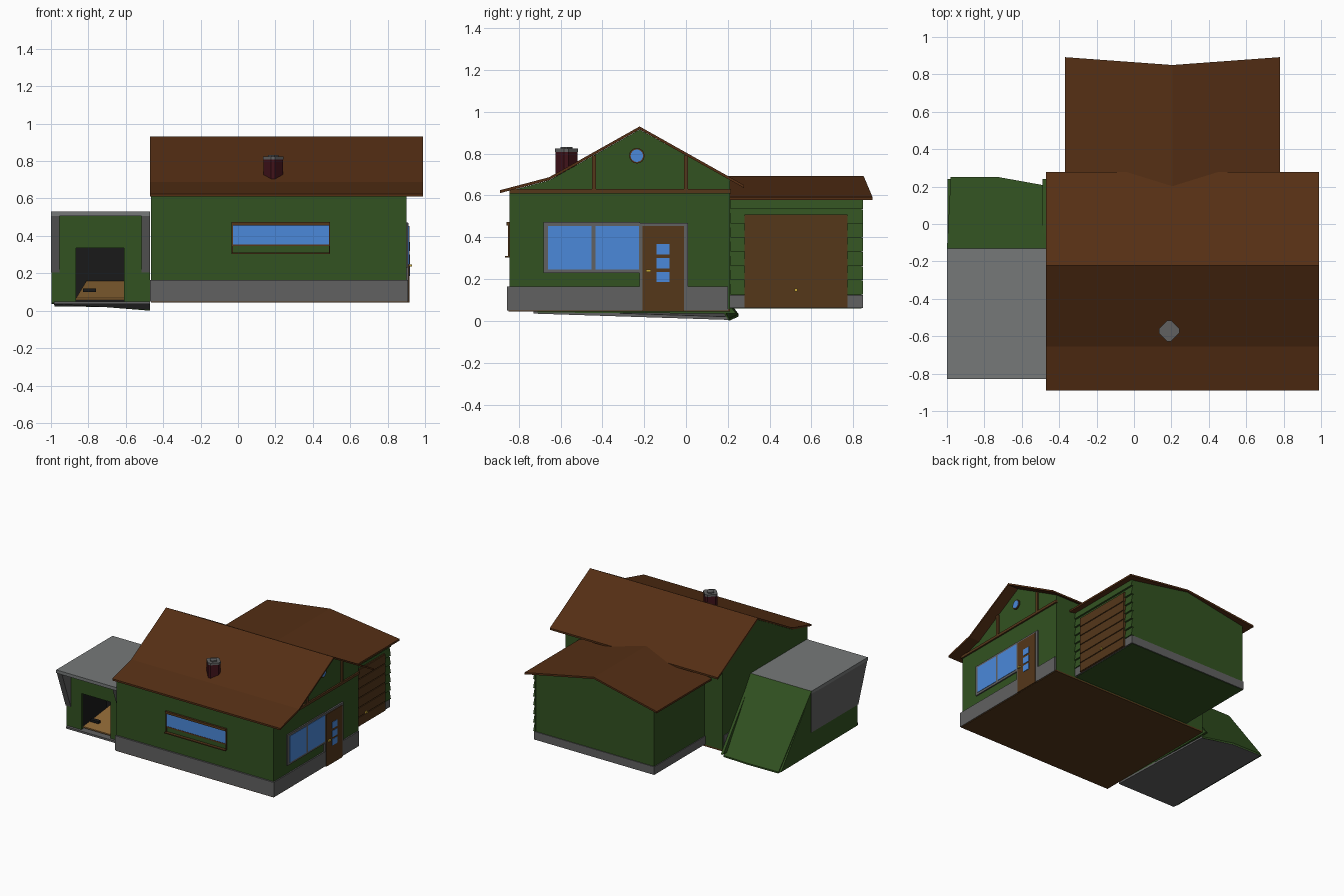
import bpy, bmesh, math
from mathutils import Vector

if "Cube" in bpy.data.objects:
    bpy.data.objects.remove(bpy.data.objects["Cube"])


def material(name, r, g, b):
    m = bpy.data.materials.new(name)
    m.diffuse_color = (r, g, b, 1)
    m.use_nodes = True
    m.node_tree.nodes["Principled BSDF"].inputs["Base Color"].default_value = m.diffuse_color
    return m


GREEN = material("green_paint", 0.032, 0.085, 0.015)
ROOF = material("brown_roof", 0.09, 0.028, 0.007)
WOOD = material("brown_wood", 0.09, 0.038, 0.010)
TAN = material("tan_board", 0.26, 0.13, 0.035)
GREY = material("stone_grey", 0.12, 0.12, 0.12)
SLATE = material("roof_grey", 0.18, 0.19, 0.19)
BLUE = material("glass_blue", 0.07, 0.25, 0.70)
BRICK = material("brick_red", 0.05, 0.006, 0.010)
BLACK = material("black", 0.01, 0.01, 0.01)
GOLD = material("brass", 0.60, 0.40, 0.04)


def finish(name, bm, mat):
    bmesh.ops.recalc_face_normals(bm, faces=bm.faces)
    me = bpy.data.meshes.new(name)
    bm.to_mesh(me)
    bm.free()
    me.materials.append(mat)
    ob = bpy.data.objects.new(name, me)
    bpy.context.collection.objects.link(ob)
    return ob


def prism(name, pts, axis, a, b, mat):
    """Extrude a 2D profile: axis x takes (y, z), y takes (x, z), z takes (x, y)."""
    place = {"x": lambda p, t: (t, p[0], p[1]),
             "y": lambda p, t: (p[0], t, p[1]),
             "z": lambda p, t: (p[0], p[1], t)}[axis]
    bm = bmesh.new()
    lo = [bm.verts.new(place(p, a)) for p in pts]
    hi = [bm.verts.new(place(p, b)) for p in pts]
    bm.faces.new(lo)
    bm.faces.new(hi[::-1])
    n = len(pts)
    for i in range(n):
        bm.faces.new((lo[i], lo[(i + 1) % n], hi[(i + 1) % n], hi[i]))
    return finish(name, bm, mat)


def box(name, x, y, z, mat):
    return prism(name, [(x[0], y[0]), (x[1], y[0]), (x[1], y[1]), (x[0], y[1])],
                 "z", z[0], z[1], mat)


def slab(name, pts, drop, mat):
    """Sheet through 3D points, given thickness straight down."""
    bm = bmesh.new()
    top = [bm.verts.new(p) for p in pts]
    low = [bm.verts.new(Vector(p) - Vector((0, 0, drop))) for p in pts]
    bm.faces.new(top)
    bm.faces.new(low[::-1])
    n = len(pts)
    for i in range(n):
        bm.faces.new((top[i], low[i], low[(i + 1) % n], top[(i + 1) % n]))
    return finish(name, bm, mat)


def ring(cy, cz, r, n):
    return [(cy + r * math.cos(2 * math.pi * i / n),
             cz + r * math.sin(2 * math.pi * i / n)) for i in range(n)]


# Main house body, base and floor plate
prism("main_walls", [(-.843, .055), (.21, .055), (.21, .675), (-.222, .915),
                     (-.655, .672), (-.843, .622)], "x", -.465, .90, GREEN)
box("main_foundation", (-.47, .91), (-.855, .2), (.05, .165), GREY)
box("main_floor", (-.465, .905), (-.85, .21), (.044, .056), WOOD)

# Main roof, kinked on the front slope
top = [(-.89, .625), (-.655, .687), (-.222, .93), (.277, .65)]
prism("main_roof", top + [(y, z - .014) for y, z in top[::-1]], "x", -.47, .99, ROOF)

# Gable timbers and round window on the right side
box("gable_beam", (.895, .912), (-.845, .215), (.610, .630), WOOD)
for i, y in enumerate((-.44, 0)):
    box(f"gable_post_{i}", (.895, .912), (y - .01, y + .01), (.62, .79), WOOD)
prism("round_window_frame", ring(-.235, .79, .037, 16), "x", .895, .908, WOOD)
prism("round_window_glass", ring(-.235, .79, .030, 16), "x", .895, .911, BLUE)

# Right picture window
box("window_frame", (.895, .910), (-.682, -.22), (.23, .472), GREY)
for i, y in enumerate((-.66, -.433)):
    box(f"window_glass_{i}", (.895, .913), (y, y + .208), (.247, .454), BLUE)

# Entrance door
box("door_frame", (.895, .912), (-.222, .01), (.05, .468), GREY)
box("door", (.895, .917), (-.208, -.01), (.045, .453), WOOD)
for i, z in enumerate((.185, .250, .318)):
    box(f"door_glass_{i}", (.895, .920), (-.14, -.08), (z, z + .05), BLUE)
box("door_handle", (.915, .930), (-.192, -.168), (.235, .247), GOLD)

# Front window with brown head trim and sill
box("front_window_glass", (-.03, .488), (-.848, -.84), (.355, .456), BLUE)
box("front_window_head", (-.035, .493), (-.858, -.84), (.456, .474), WOOD)
box("front_window_rail", (-.035, .493), (-.850, -.84), (.345, .355), WOOD)
box("front_window_sill", (-.035, .493), (-.866, -.84), (.303, .311), WOOD)
for i, x in enumerate((-.035, .486)):
    box(f"front_window_jamb_{i}", (x, x + .007), (-.852, -.84), (.311, .474), WOOD)

# Chimney turned 45 degrees, with a grey stepped cap
for name, r, z0, z1, mat in (("chimney", .052, .66, .81, BRICK),
                             ("chimney_cap", .055, .808, .824, GREY),
                             ("chimney_pot", .028, .82, .832, GREY)):
    c = .2 * r
    pts = [(r, -c), (r, c), (c, r), (-c, r), (-r, c), (-r, -c), (-c, -r), (c, -r)]
    prism(name, [(.188 + x, -.572 + y) for x, y in pts], "z", z0, z1, mat)

# Garage body, base and two-sided roof
prism("garage_walls", [(-.31, .06), (.72, .06), (.72, .585), (.205, .676), (-.31, .585)],
      "y", .2, .84, GREEN)
box("garage_foundation", (-.316, .73), (.21, .846), (.062, .125), GREY)
for side, xe in (("left", -.37), ("right", .78)):
    slab(f"garage_roof_{side}", [(.205, .19, .692), (xe, .19, .592),
                                 (xe, .892, .592), (.205, .85, .692)], .014, ROOF)

# Overlapping siding boards around the garage door
for i in range(7):
    z = .127 + i * .068
    prism(f"siding_{i}", [(.715, z), (.736, z), (.724, z + .066), (.715, z + .066)],
          "y", .212, .847, GREEN)

# Garage door made of slats
box("garage_door", (.72, .737), (.28, .772), (.063, .51), WOOD)
for i in range(6):
    z = .066 + i * .0745
    box(f"garage_door_slat_{i}", (.73, .743), (.282, .770), (z, z + .068), WOOD)
box("garage_handle", (.74, .755), (.518, .534), (.14, .155), GOLD)

# Side annex: grey roof and tapered cheeks
box("annex_roof", (-1, -.47), (-.83, -.13), (.505, .53), SLATE)
for i, x in enumerate((-1, -.515)):
    prism(f"annex_cheek_{i}", [(-.825, .51), (-.13, .51), (-.13, .205), (-.712, .205)],
          "x", x, x + .045, GREY)

# Annex side walls and front wall around the opening
for i, x in enumerate((-.996, -.49)):
    prism(f"annex_side_{i}", [(-.71, .04), (-.71, .21), (-.13, .21), (-.13, .515),
                              (.24, .035)], "x", x, x + .02, GREEN)
box("annex_front_left", (-.99, -.865), (-.71, -.69), (.05, .505), GREEN)
box("annex_front_right", (-.61, -.475), (-.71, -.69), (.05, .505), GREEN)
box("annex_front_top", (-.865, -.61), (-.71, -.69), (.335, .505), GREEN)

# Annex sloping back and floor
slab("annex_back_slope", [(-1, -.13, .53), (-.47, -.13, .53), (-.47, .205, .012),
                          (-.72, .25, .032), (-.98, .25, .035)], .012, GREEN)
slab("annex_floor", [(-.985, -.73, .05), (-.47, -.73, .05), (-.47, .2, .02),
                     (-.72, .245, .035), (-.98, .245, .04)], .015, GREY)

# Annex interior: dark lining and tilted board with a handle
box("inner_back", (-.90, -.58), (-.36, -.35), (.05, .40), BLACK)
for i, x in enumerate((-.90, -.59)):
    box(f"inner_side_{i}", (x, x + .01), (-.69, -.35), (.05, .40), BLACK)
slab("inner_board", [(-.865, -.69, .068), (-.61, -.69, .068),
                     (-.61, -.36, .16), (-.81, -.36, .16)], .01, TAN)
box("board_handle", (-.83, -.76), (-.65, -.62), (.10, .118), BLACK)
